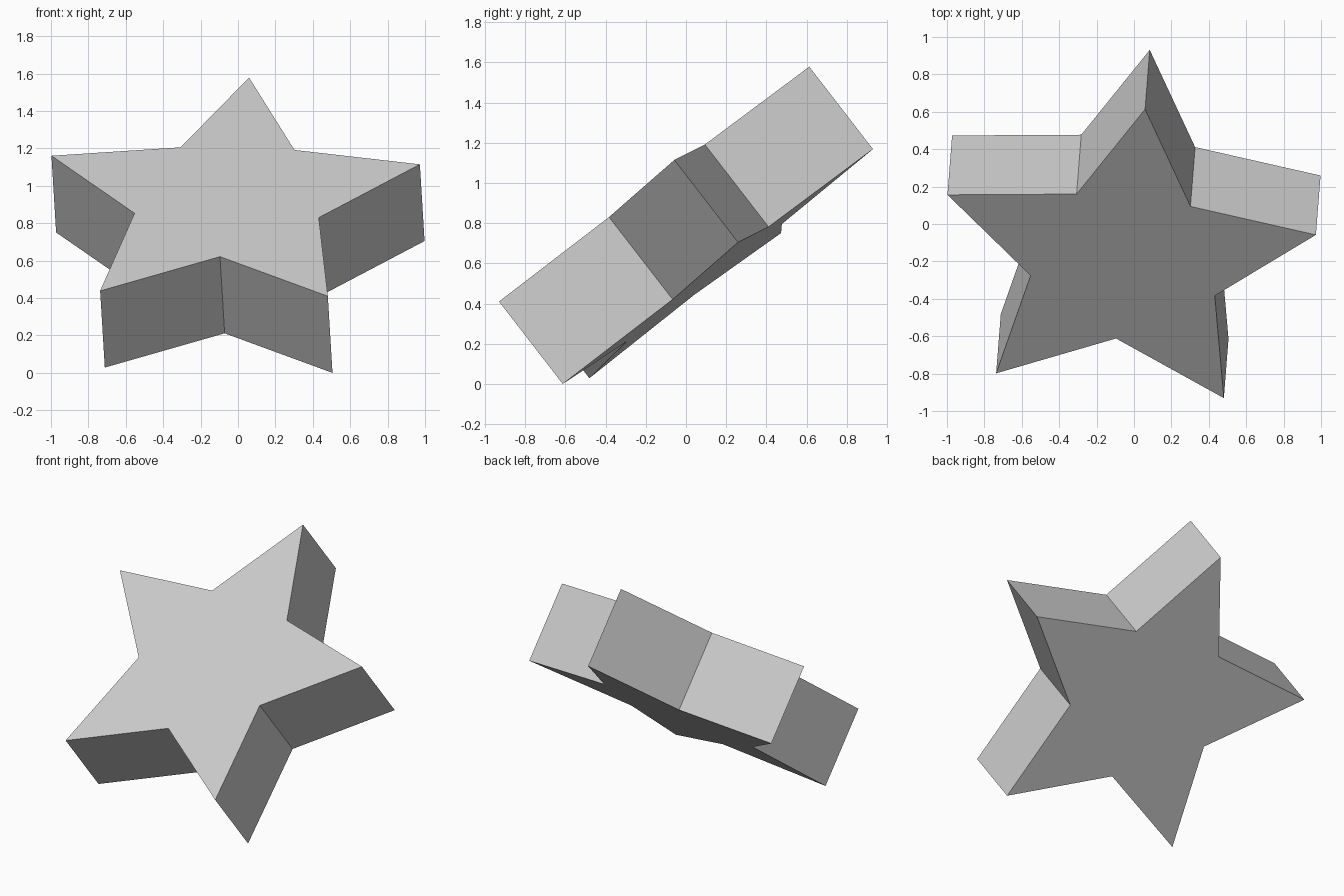
import bpy, bmesh, math
from mathutils import Matrix, Vector

cube = bpy.data.objects.get("Cube")
if cube:
    bpy.data.objects.remove(cube, do_unlink=True)

POINTS, OUTER, INNER, THICKNESS = 5, 1.042, 0.521, 0.519

# Flat grey
grey = bpy.data.materials.new("grey")
grey.use_nodes = True
colour = (0.6, 0.6, 0.6, 1)
grey.diffuse_color = colour
grey.node_tree.nodes["Principled BSDF"].inputs["Base Color"].default_value = colour

# Star outline, extruded into a prism centred on its own middle
bm = bmesh.new()
outline = []
for i in range(POINTS * 2):
    radius = INNER if i % 2 else OUTER
    angle = math.pi / 2 - i * math.pi / POINTS
    outline.append(bm.verts.new((radius * math.cos(angle), radius * math.sin(angle), -THICKNESS / 2)))
base = bm.faces.new(outline)
cap = bmesh.ops.extrude_face_region(bm, geom=[base])
bmesh.ops.translate(bm, vec=(0, 0, THICKNESS), verts=[v for v in cap["geom"] if isinstance(v, bmesh.types.BMVert)])
bmesh.ops.recalc_face_normals(bm, faces=bm.faces)

# Lean the star back, with one tip up and to the rear
normal = Vector((-0.048, -0.611, 0.79)).normalized()
tip = Vector((0.103, 0.81, 0.642))
tip = (tip - normal * tip.dot(normal)).normalized()
side = tip.cross(normal)
bm.transform(Matrix((side, tip, normal)).transposed().to_4x4())

# Centre it and stand it on the ground
low = Vector([min(v.co[a] for v in bm.verts) for a in range(3)])
high = Vector([max(v.co[a] for v in bm.verts) for a in range(3)])
middle = (low + high) / 2
bmesh.ops.translate(bm, vec=(-middle.x, -middle.y, -low.z), verts=bm.verts)

mesh = bpy.data.meshes.new("star")
bm.to_mesh(mesh)
bm.free()
mesh.materials.append(grey)
star = bpy.data.objects.new("star", mesh)
bpy.context.collection.objects.link(star)
